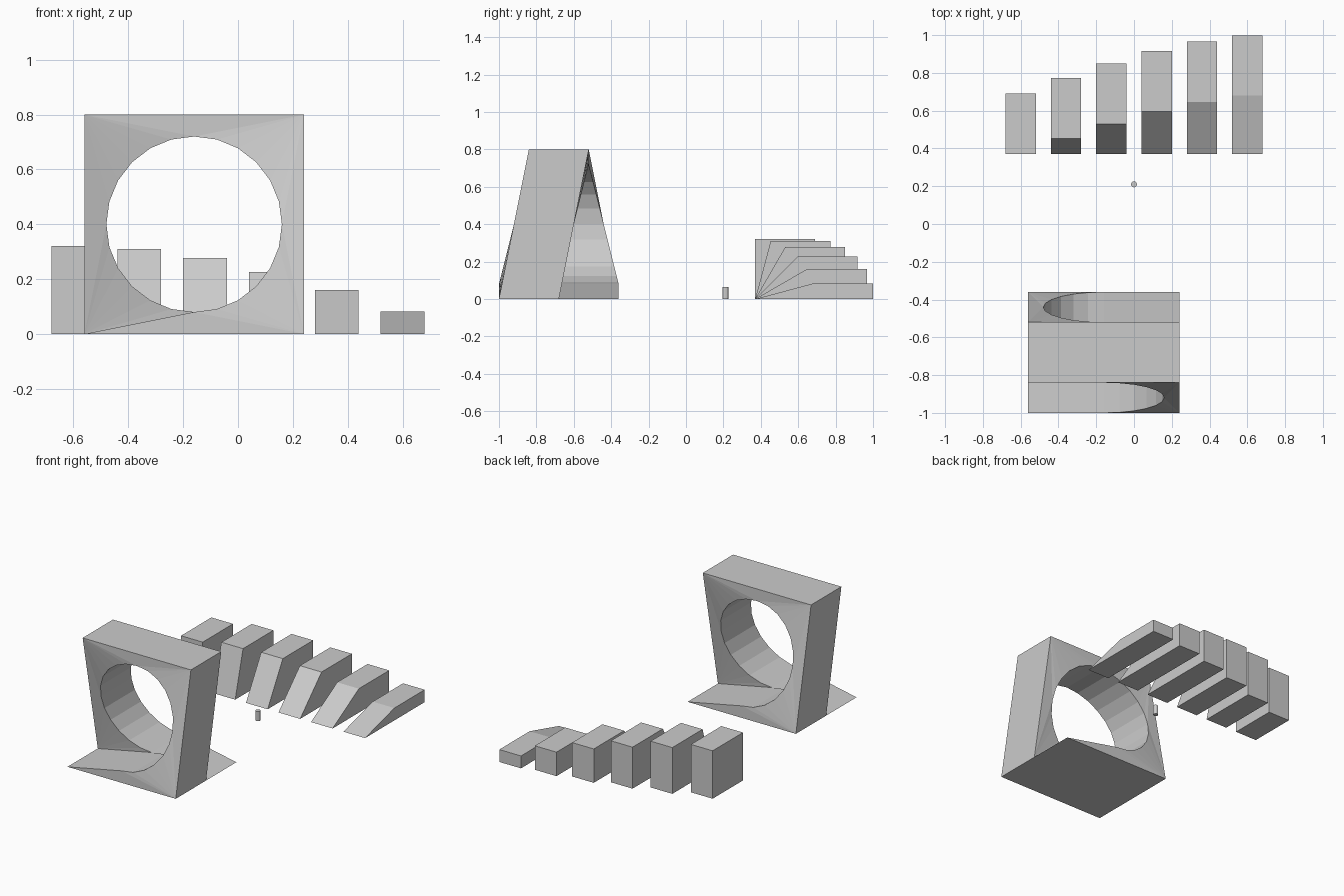
import bpy, bmesh
from math import sin, cos, radians

if "Cube" in bpy.data.objects:
    bpy.data.objects.remove(bpy.data.objects["Cube"])


def make_object(name, bm):
    bmesh.ops.recalc_face_normals(bm, faces=bm.faces)
    mesh = bpy.data.meshes.new(name)
    bm.to_mesh(mesh)
    bm.free()
    obj = bpy.data.objects.new(name, mesh)
    bpy.context.collection.objects.link(obj)
    return obj


DEPTH = 0.32


# Twisted square frame: one full turn around the hole shifts it back by its depth
def twisted_frame():
    cx, cz, radius, steps = -0.16, 0.4, 0.32, 24
    lo, hi, top = -0.56, 0.24, 0.8
    # outer corners, from the front left tip round to the back right tip
    outer = [(lo, -1.0, 0), (hi, -1.0, 0), (hi, -0.84, top),
             (lo, -0.84, top), (lo, -0.68, 0), (hi, -0.68, 0)]
    inner = []
    for i in range(steps + 1):
        a = radians(-90 + 360 * i / steps)
        rise = 0.08 * (1 + sin(a))
        y = -1.0 + rise if i <= steps // 2 else -0.68 - rise
        inner.append((cx + radius * cos(a), y, cz + radius * sin(a)))

    bm = bmesh.new()

    def pair(p):
        return bm.verts.new(p), bm.verts.new((p[0], p[1] + DEPTH, p[2]))

    out = [pair(p) for p in outer]
    ring = [pair(p) for p in inner]
    quarter = steps // 4
    # front and back faces: a fan from each corner plus one triangle per side
    tris = [(ring[i], ring[i + 1], out[1 + i // quarter]) for i in range(steps)]
    tris += [(ring[k * quarter], out[k], out[k + 1]) for k in range(5)]
    for t in tris:
        bm.faces.new([v[0] for v in t])
        bm.faces.new([v[1] for v in reversed(t)])
    # outer walls, hole wall and the two sloping end faces
    border = out + ring[::-1]
    for a, b in zip(border, border[1:] + border[:1]):
        bm.faces.new((a[0], a[1], b[1], b[0]))
    return make_object("twisted_frame", bm)


# Block whose front face leans back at the given angle
def sloped_block(name, x, angle):
    y0, length, half = 0.37, 0.32, 0.08
    y, z = y0 + length * cos(radians(angle)), length * sin(radians(angle))
    profile = [(y0, 0), (y, z), (y + length, z), (y + length, 0)]
    bm = bmesh.new()
    face = bm.faces.new([bm.verts.new((x - half, py, pz)) for py, pz in profile])
    ext = bmesh.ops.extrude_face_region(bm, geom=[face], use_keep_orig=True)
    moved = [v for v in ext["geom"] if isinstance(v, bmesh.types.BMVert)]
    bmesh.ops.translate(bm, verts=moved, vec=(2 * half, 0, 0))
    return make_object(name, bm)


twisted_frame()
for i in range(6):
    sloped_block(f"sloped_block_{i + 1}", -0.6 + 0.24 * i, 90 - 15 * i)

# Small marker peg
bpy.ops.mesh.primitive_cylinder_add(vertices=12, radius=0.016, depth=0.064,
                                    location=(0, 0.21, 0.032))
bpy.context.object.name = "marker_peg"
